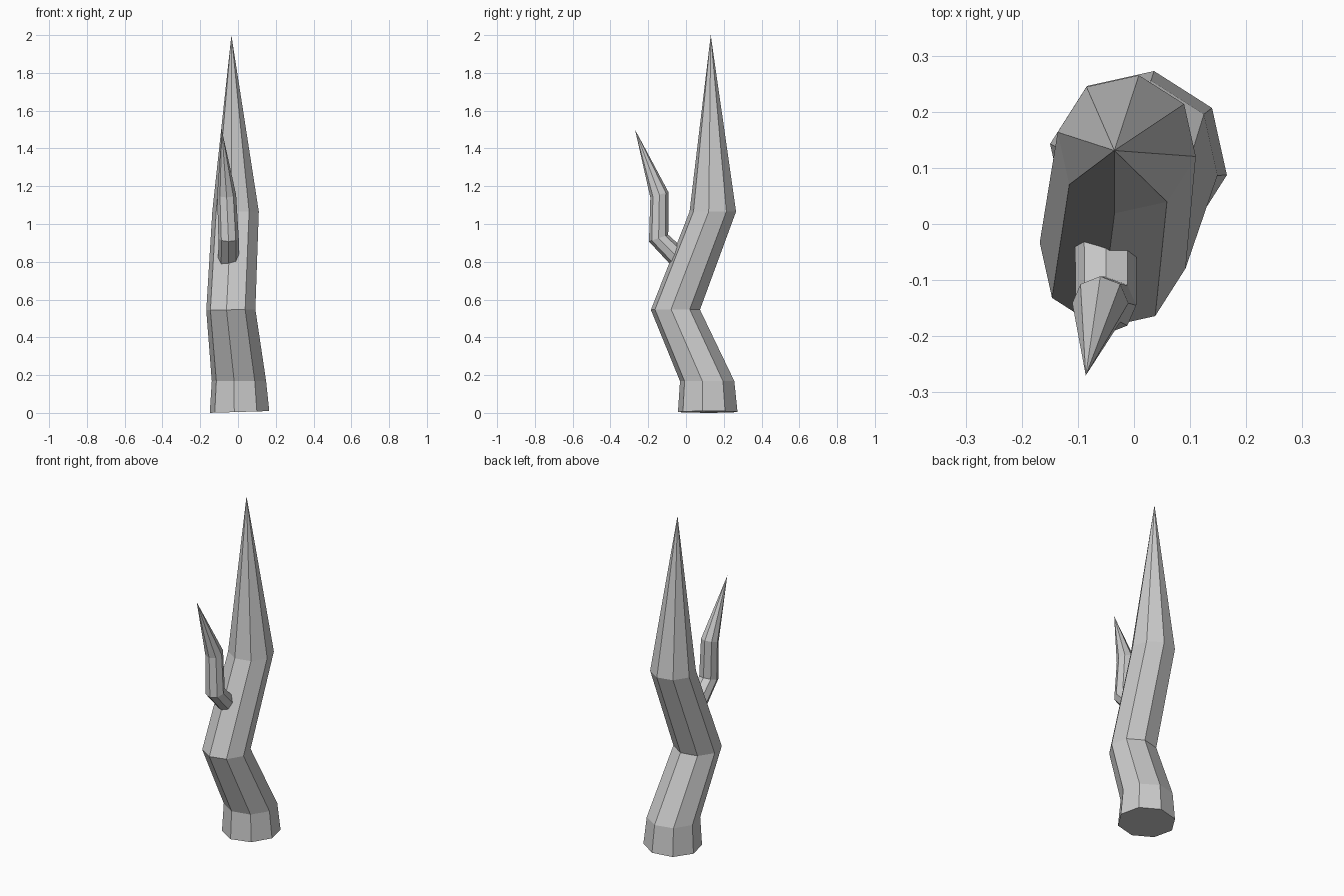
import bpy, bmesh
from math import sin, cos, radians

if "Cube" in bpy.data.objects:
    bpy.data.objects.remove(bpy.data.objects["Cube"])

SIDES = 8


def spike(name, rings, tip, phase):
    """Loft tilted octagonal rings to a point.
    ring = (x, y, z, radius, z slope along x, z slope along y)"""
    bm = bmesh.new()
    loops = []
    for x, y, z, r, sx, sy in rings:
        loop = []
        for i in range(SIDES):
            a = radians(phase + i * 360 / SIDES)
            dx, dy = r * cos(a), r * sin(a)
            # steep rings keep their radius along the slope
            dy /= (1 + sy * sy) ** 0.5
            loop.append(bm.verts.new((x + dx, y + dy, z + dx * sx + dy * sy)))
        loops.append(loop)
    bm.faces.new(loops[0][::-1])
    for lo, hi in zip(loops, loops[1:]):
        for i in range(SIDES):
            j = (i + 1) % SIDES
            bm.faces.new((lo[i], lo[j], hi[j], hi[i]))
    top = bm.verts.new(tip)
    for i in range(SIDES):
        bm.faces.new((loops[-1][i], loops[-1][(i + 1) % SIDES], top))
    bmesh.ops.recalc_face_normals(bm, faces=bm.faces[:])
    mesh = bpy.data.meshes.new(name)
    bm.to_mesh(mesh)
    bm.free()
    obj = bpy.data.objects.new(name, mesh)
    bpy.context.collection.objects.link(obj)
    return obj


# Zigzag main trunk
spike("trunk", [
    (0.008, 0.115, 0.005, 0.160, 0.03, 0.0),
    (0.005, 0.112, 0.168, 0.146, 0.0, 0.0),
    (-0.038, -0.056, 0.546, 0.132, 0.02, 0.0),
    (-0.013, 0.142, 1.066, 0.125, 0.0, 0.0),
], (-0.035, 0.131, 2.0), -10)

# Side branch, rooted inside the trunk
spike("branch", [
    (-0.05, -0.035, 0.815, 0.055, 0.0, 1.0),
    (-0.05, -0.145, 0.925, 0.054, 0.0, 0.35),
    (-0.06, -0.141, 1.155, 0.050, 0.0, 0.30),
], (-0.086, -0.27, 1.5), 0)
